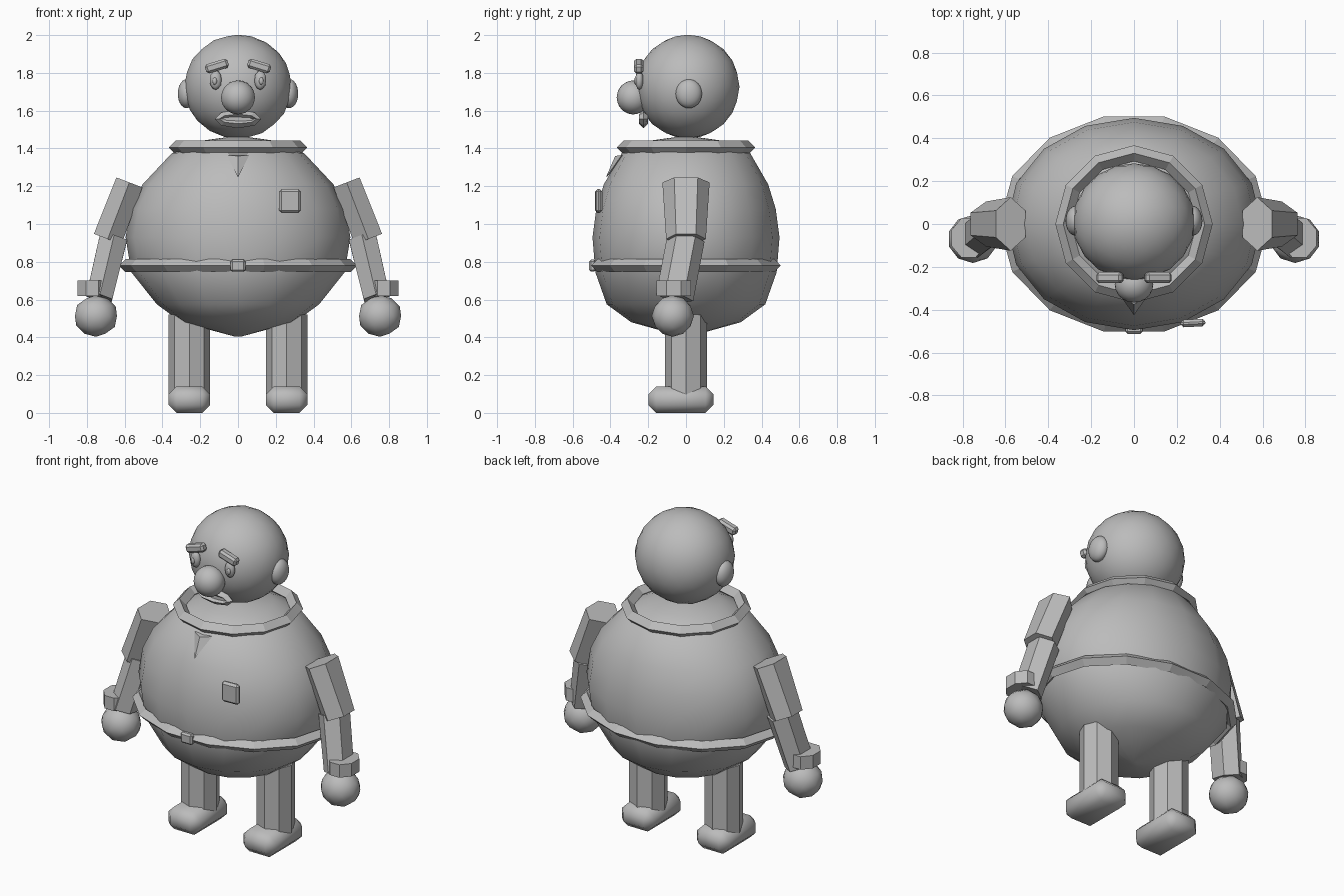
import bpy, bmesh, math
from mathutils import Vector, Matrix

cube = bpy.data.objects.get("Cube")
if cube:
    bpy.data.objects.remove(cube, do_unlink=True)

GREY = (0.5, 0.5, 0.5, 1)
grey = bpy.data.materials.new("plain_grey")
grey.use_nodes = True
grey.diffuse_color = GREY
grey.node_tree.nodes["Principled BSDF"].inputs["Base Color"].default_value = GREY


def finish(bm, name, smooth=False):
    """Turn a bmesh into a named object."""
    bmesh.ops.recalc_face_normals(bm, faces=bm.faces)
    for f in bm.faces:
        f.smooth = smooth
    mesh = bpy.data.meshes.new(name)
    bm.to_mesh(mesh)
    bm.free()
    mesh.materials.append(grey)
    ob = bpy.data.objects.new(name, mesh)
    bpy.context.collection.objects.link(ob)
    return ob


def ball(name, pos, size, detail=3):
    bm = bmesh.new()
    bmesh.ops.create_icosphere(bm, subdivisions=detail, radius=1,
                               matrix=Matrix.Translation(pos) @ Matrix.Diagonal((*size, 1)))
    return finish(bm, name, True)


def block(name, pos, size, bevel, tilt=(0, 0, 0), smooth=False):
    bm = bmesh.new()
    bmesh.ops.create_cube(bm, size=1, matrix=Matrix.Diagonal((*size, 1)))
    bmesh.ops.bevel(bm, geom=bm.edges[:], offset=bevel, segments=1, affect='EDGES')
    ob = finish(bm, name, smooth)
    ob.location, ob.rotation_euler = pos, tilt
    return ob


def skin(bm, loops, closed=False):
    """Bridge equal loops of vertices, capping the ends or closing the circle."""
    n = len(loops[0])
    pairs = list(zip(loops, loops[1:]))
    if closed:
        pairs.append((loops[-1], loops[0]))
    for a, b in pairs:
        for i in range(n):
            j = (i + 1) % n
            bm.faces.new((a[i], a[j], b[j], b[i]))
    if not closed:
        bm.faces.new(loops[0])
        bm.faces.new(loops[-1])


def lathe(name, rings, sides, smooth=False, turn=0.0, centre=(0, 0)):
    """Stack elliptical rings given as (x radius, y radius, z)."""
    bm = bmesh.new()
    angles = [turn + math.tau * i / sides for i in range(sides)]
    skin(bm, [[bm.verts.new((centre[0] + rx * math.cos(a), centre[1] + ry * math.sin(a), z))
               for a in angles] for rx, ry, z in rings])
    return finish(bm, name, smooth)


def limb(name, start, end, r0, r1, sides=6):
    """Tapered prism between two points; radii are (sideways, front-back)."""
    start, end = Vector(start), Vector(end)
    axis = (end - start).normalized()
    side = Vector((0, 1, 0)).cross(axis).normalized()
    depth = axis.cross(side)
    bm = bmesh.new()
    loops = []
    for p, r in ((start, r0), (end, r1)):
        angles = [math.tau * (i + 0.5) / sides for i in range(sides)]
        loops.append([bm.verts.new(p + side * r[0] * math.cos(a) + depth * r[1] * math.sin(a))
                      for a in angles])
    skin(bm, loops)
    return finish(bm, name)


def hoop(name, pos, rx, ry, tube, sides, upright=False):
    """Ring with a diamond cross-section."""
    bm = bmesh.new()
    loops = []
    for i in range(sides):
        a = math.tau * i / sides
        c, s = math.cos(a), math.sin(a)
        loops.append([bm.verts.new(((rx + o) * c, (ry + o) * s, h))
                      for o, h in ((tube, 0), (0, tube), (-tube, 0), (0, -tube))])
    skin(bm, loops, closed=True)
    ob = finish(bm, name)
    ob.location = pos
    if upright:
        ob.rotation_euler.x = math.pi / 2
    return ob


# Torso, collar and belt
lathe("torso", [(0.02, 0.02, 0.405), (0.3, 0.29, 0.48), (0.43, 0.42, 0.575),
                (0.565, 0.48, 0.745), (0.595, 0.495, 0.93), (0.57, 0.475, 1.08),
                (0.505, 0.435, 1.21), (0.35, 0.34, 1.375), (0.2, 0.2, 1.44),
                (0.02, 0.02, 1.465)], 16, True)
hoop("collar", (0, 0, 1.405), 0.33, 0.33, 0.037, 12)
hoop("belt", (0, 0, 0.78), 0.595, 0.48, 0.035, 14)
block("belt_buckle", (0, -0.495, 0.78), (0.08, 0.035, 0.065), 0.01)
block("chest_badge", (0.275, -0.462, 1.122), (0.115, 0.035, 0.125), 0.013, (0, 0, 0.05))

# Pointed neckerchief
bm = bmesh.new()
tip = bm.verts.new((0, -0.425, 1.245))
top = [bm.verts.new(p) for p in ((-0.06, -0.34, 1.365), (0, -0.375, 1.36),
                                 (0.06, -0.34, 1.365), (0, -0.3, 1.365))]
bm.faces.new(top)
for i in range(4):
    bm.faces.new((top[i], top[(i + 1) % 4], tip))
finish(bm, "neckerchief")

# Head and face
ball("head", (0, 0.01, 1.727), (0.285, 0.273, 0.275))
ball("nose", (0, -0.28, 1.67), (0.09, 0.087, 0.09))
hoop("mouth", (0, -0.225, 1.556), 0.1, 0.025, 0.024, 8, True)
block("mouth_filling", (0, -0.22, 1.556), (0.19, 0.03, 0.045), 0.01)

# Paired parts
for s, label in ((-1, "right"), (1, "left")):
    ball(label + "_ear", (s * 0.272, 0.015, 1.69), (0.047, 0.07, 0.077))
    ball(label + "_eye", (s * 0.118, -0.247, 1.762), (0.032, 0.022, 0.052), 2)
    ball(label + "_pupil", (s * 0.123, -0.266, 1.757), (0.012, 0.009, 0.02), 2)
    block(label + "_eyebrow", (s * 0.112, -0.25, 1.836), (0.125, 0.05, 0.05), 0.012,
          (0, s * 0.3, 0))

    limb(label + "_upper_arm", (s * 0.575, 0, 1.22), (s * 0.69, 0, 0.92),
         (0.085, 0.125), (0.09, 0.105))
    limb(label + "_forearm", (s * 0.66, 0, 0.925), (s * 0.735, -0.06, 0.61),
         (0.085, 0.1), (0.08, 0.1))
    lathe(label + "_cuff", [(0.085, 0.1, 0.62), (0.085, 0.1, 0.7)], 8,
          turn=math.pi / 8, centre=(s * 0.772, -0.065))
    ball(label + "_hand", (s * 0.752, -0.07, 0.513), (0.117, 0.112, 0.11), 2)

    lathe(label + "_leg", [(0.11, 0.11, 0.07), (0.11, 0.11, 0.52)], 8, centre=(s * 0.258, 0))
    block(label + "_shoe", (s * 0.258, -0.027, 0.07), (0.22, 0.345, 0.14), 0.042, smooth=True)
